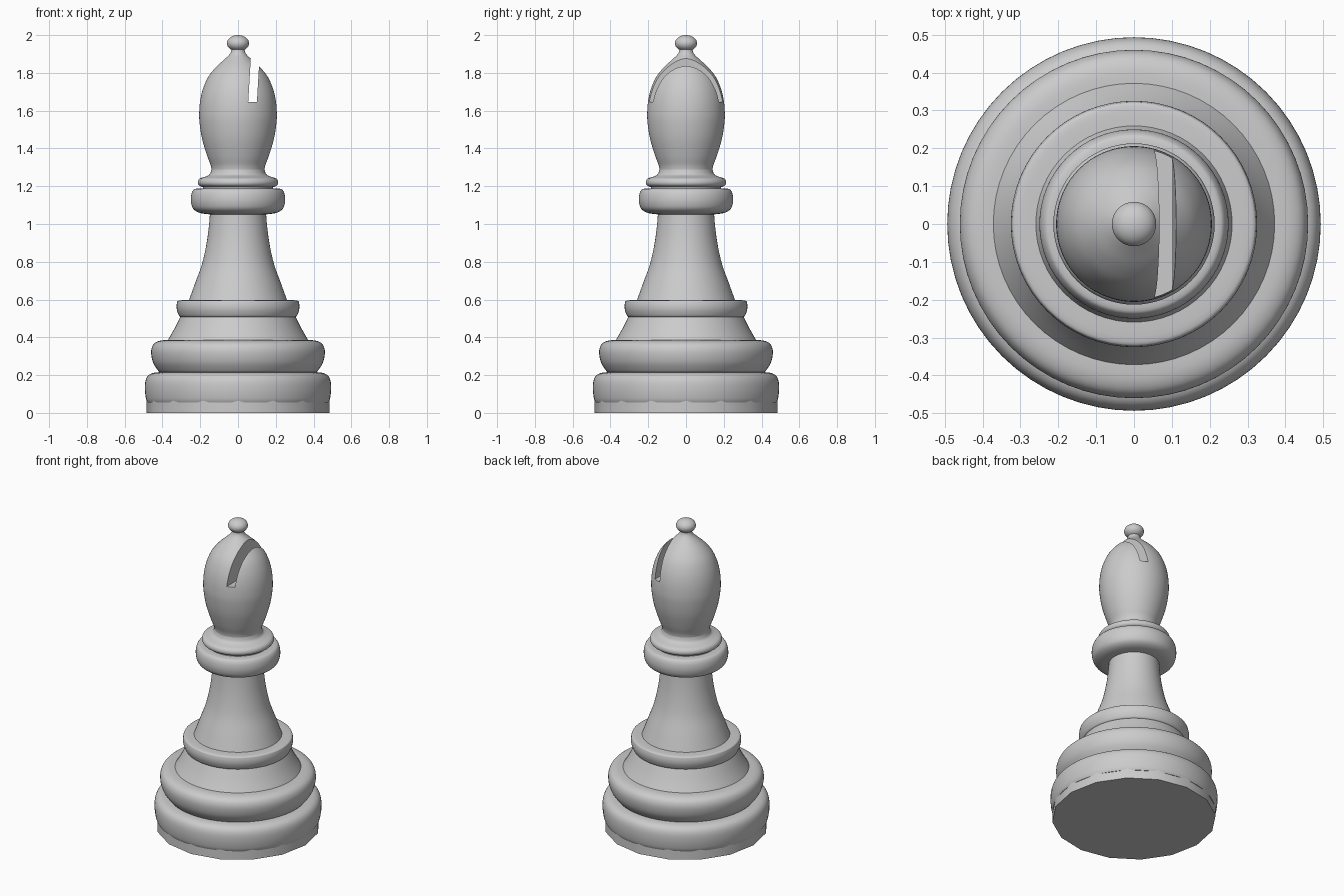
import bpy, bmesh, math

if "Cube" in bpy.data.objects:
    bpy.data.objects.remove(bpy.data.objects["Cube"])

mat = bpy.data.materials.new("plain_grey")
mat.diffuse_color = (0.6, 0.6, 0.6, 1)
mat.use_nodes = True
mat.node_tree.nodes["Principled BSDF"].inputs["Base Color"].default_value = mat.diffuse_color


def smooth_profile(pts, steps=4):
    """Catmull-Rom curve through (radius, z) points."""
    out = []
    for i in range(len(pts) - 1):
        p0, p1 = pts[max(i - 1, 0)], pts[i]
        p2, p3 = pts[i + 1], pts[min(i + 2, len(pts) - 1)]
        for k in range(steps):
            t = k / steps
            out.append(tuple(0.5 * (2 * b + (c - a) * t + (2 * a - 5 * b + 4 * c - d) * t * t
                                    + (3 * b - a - 3 * c + d) * t ** 3)
                             for a, b, c, d in zip(p0, p1, p2, p3)))
    return out + [pts[-1]]


def lathe(name, pts, segs=64, steps=4):
    """Closed turned solid around the z axis."""
    prof = smooth_profile(pts, steps)
    bm = bmesh.new()
    rings = [[bm.verts.new((r * math.cos(2 * math.pi * i / segs),
                            r * math.sin(2 * math.pi * i / segs), z)) for i in range(segs)]
             for r, z in prof]
    for a, b in zip(rings, rings[1:]):
        for i in range(segs):
            j = (i + 1) % segs
            bm.faces.new((a[i], a[j], b[j], b[i]))
    bm.faces.new(rings[0][::-1])
    bm.faces.new(rings[-1])
    me = bpy.data.meshes.new(name)
    bm.to_mesh(me)
    bm.free()
    me.materials.append(mat)
    ob = bpy.data.objects.new(name, me)
    bpy.context.collection.objects.link(ob)
    return ob


def shade(ob):
    bpy.ops.object.select_all(action='DESELECT')
    ob.select_set(True)
    bpy.context.view_layer.objects.active = ob
    bpy.ops.object.shade_smooth_by_angle(angle=math.radians(35))


# Sixteen-sided foot, then the stacked turned parts
parts = [
    lathe("foot", [(.484, 0), (.484, .066)], 16, 1),
    lathe("base_ring", [(.479, .055), (.487, .075), (.493, .12), (.491, .165),
                        (.478, .195), (.452, .211), (.41, .216)]),
    lathe("lower_ring", [(.412, .212), (.428, .23), (.449, .265), (.459, .305),
                         (.458, .34), (.443, .368), (.41, .383), (.36, .386)]),
    lathe("lower_cone", [(.375, .38), (.34, .44), (.305, .51)]),
    lathe("middle_ring", [(.29, .507), (.308, .51), (.319, .53), (.325, .555),
                          (.323, .582), (.312, .595), (.25, .598)]),
    lathe("stem", [(.262, .59), (.226, .69), (.19, .79), (.166, .9), (.153, 1.0), (.148, 1.07)]),
    lathe("wide_collar", [(.14, 1.05), (.2, 1.058), (.235, 1.078), (.248, 1.11),
                          (.249, 1.145), (.24, 1.175), (.22, 1.187), (.15, 1.188)]),
    lathe("collar_gap", [(.185, 1.18), (.185, 1.205)], 64, 1),
    lathe("thin_collar", [(.18, 1.193), (.205, 1.203), (.213, 1.22), (.203, 1.24), (.17, 1.252),
                          (.15, 1.263), (.141, 1.285), (.139, 1.3)]),
    lathe("finial_ball", [(.058 * math.sin(a * math.pi / 16) + .0005,
                           1.957 - .043 * math.cos(a * math.pi / 16)) for a in range(17)], 48, 2),
]

# Head with a slanting slot cut right through
head = lathe("head", [(.139, 1.28), (.144, 1.31), (.163, 1.36), (.19, 1.45), (.204, 1.54),
                      (.205, 1.6), (.199, 1.66), (.184, 1.72), (.157, 1.78), (.117, 1.83),
                      (.077, 1.867), (.05, 1.892), (.038, 1.91), (.034, 1.93)], 96)
bpy.ops.mesh.primitive_cube_add(size=1)
cutter = bpy.context.object
cutter.name = "slot_cutter"
for v in cutter.data.vertices:
    top = v.co.z > 0
    v.co = (.077 + .046 * v.co.x + (.021 if top else 0), v.co.y, 2.0 if top else 1.645)
cutter.hide_render = True
cutter.data.materials.append(mat)
mod = head.modifiers.new("slot", 'BOOLEAN')
mod.object = cutter
mod.operation = 'DIFFERENCE'
mod.solver = 'EXACT'
bpy.ops.object.select_all(action='DESELECT')
head.select_set(True)
bpy.context.view_layer.objects.active = head
bpy.ops.object.modifier_apply(modifier="slot")
bpy.data.objects.remove(cutter)

for ob in parts + [head]:
    shade(ob)
